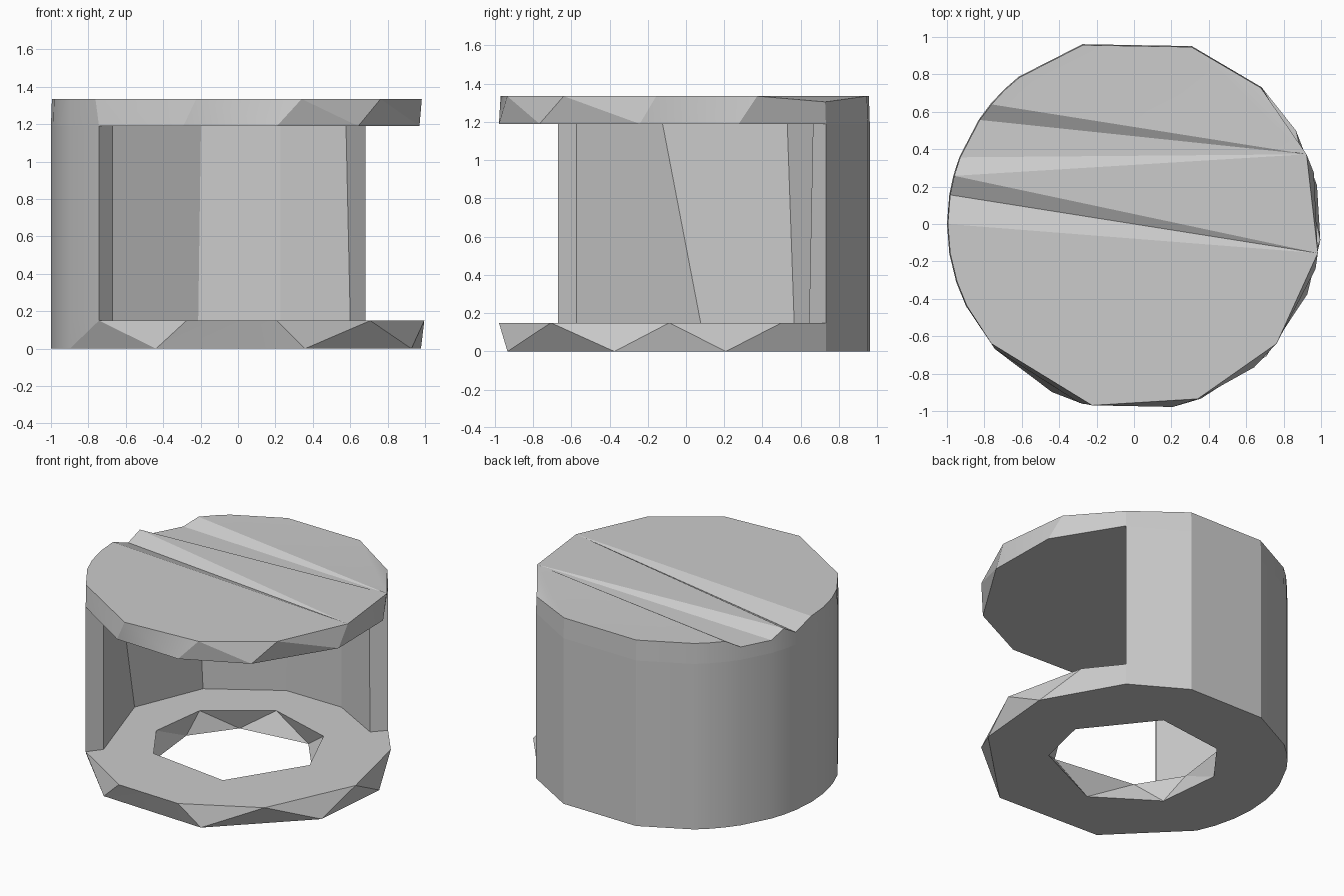
import bpy, bmesh
from math import cos, sin, radians

if "Cube" in bpy.data.objects:
    bpy.data.objects.remove(bpy.data.objects["Cube"])

GREY = (0.6, 0.6, 0.6, 1)
mat = bpy.data.materials.new("plain grey")
mat.use_nodes = True
mat.diffuse_color = GREY
mat.node_tree.nodes["Principled BSDF"].inputs["Base Color"].default_value = GREY

# Levels, and the angles (degrees) of the corners on the closed back arc
FLOOR, SHELF, LID, TOP = 0, 0.15, 1.19, 1.335
ARC = [47, 72, 106, 128, 134, 140, 146, 159, 165, 171, 180, 189, 198, 206, 222]
DIPS = {171: 0.06, 159: 0.055, 146: 0.055, 47: 0.03}


def ring(bm, angles, r, z, dips={}):
    """Corners around the centre, sorted by angle."""
    angles = sorted(a % 360 for a in angles)
    return [(a, bm.verts.new((r * cos(radians(a)), r * sin(radians(a)), z - dips.get(a, 0))))
            for a in angles]


def band(bm, a, b):
    """Join two closed rings that may have different corners."""
    i = j = 0
    na, nb = len(a), len(b)
    while i < na or j < nb:
        ta = a[(i + 1) % na][0] + 360 * ((i + 1) // na) if i < na else 9999
        tb = b[(j + 1) % nb][0] + 360 * ((j + 1) // nb) if j < nb else 9999
        face = [a[i % na][1], b[j % nb][1]]
        step_a, step_b = ta <= tb, tb <= ta
        if step_b:
            j += 1
            face.append(b[j % nb][1])
        if step_a:
            i += 1
            face.append(a[i % na][1])
        bm.faces.new(face)


def finish(bm, name):
    bmesh.ops.recalc_face_normals(bm, faces=bm.faces)
    me = bpy.data.meshes.new(name)
    bm.to_mesh(me)
    bm.free()
    ob = bpy.data.objects.new(name, me)
    bpy.context.collection.objects.link(ob)
    me.materials.append(mat)
    bpy.ops.object.select_all(action="DESELECT")
    ob.select_set(True)
    bpy.context.view_layer.objects.active = ob
    bpy.ops.object.shade_smooth_by_angle(angle=radians(20))


# Base ring with a faceted rim and a seven-sided hole
bm = bmesh.new()
low = ring(bm, ARC[:-1] + [-116, -69, -22, 12], 1, FLOOR)
high = ring(bm, ARC + [-106, -78, -45, -5, 30], 1, SHELF)
hole_low = ring(bm, [-33, 7, 70, 124, 162, 210, -97], 0.56, FLOOR)
hole_high = ring(bm, [194, 151, 99, 47, 0, -65, -130], 0.57, SHELF)
for a, b in ((low, high), (hole_low, hole_high), (low, hole_low), (high, hole_high)):
    band(bm, a, b)
finish(bm, "base_ring")

# Thin wall closing the back half
bm = bmesh.new()
outer = [[v for _, v in ring(bm, ARC, 1, z)] for z in (SHELF, LID)]
inner = [[v for _, v in ring(bm, angles, 0.88, z)]
         for angles, z in (([47, 75, 104, 140, 175, 220.6], SHELF),
                           ([49, 75, 103, 143, 188, 220.6], LID))]
for lo, hi in (outer, inner):
    for k in range(len(lo) - 1):
        bm.faces.new((lo[k], lo[k + 1], hi[k + 1], hi[k]))
for k in (0, -1):
    bm.faces.new((outer[0][k], inner[0][k], inner[1][k], outer[1][k]))
finish(bm, "back_wall")

# Lid with a faceted rim and shallow creases running across the top
bm = bmesh.new()
under = ring(bm, ARC + [-107, -78, -50, -14, 16], 1, LID)
top = ring(bm, ARC[:-1] + [220, -103, -70, -40, -9, 22], 0.995, TOP, DIPS)
band(bm, under, top)
bm.faces.new([v for _, v in under])
at = dict(top)
right_front, right_back = at[351], at[22]
bm.faces.new([v for a, v in top if a >= 180])
bm.faces.new((at[180], at[171], right_front))
bm.faces.new((at[171], at[165], right_front))
bm.faces.new((at[165], right_back, right_front))
fan = [v for a, v in top if 47 <= a <= 165]
for p, q in zip(fan, fan[1:]):
    bm.faces.new((p, q, right_back))
finish(bm, "creased_lid")
